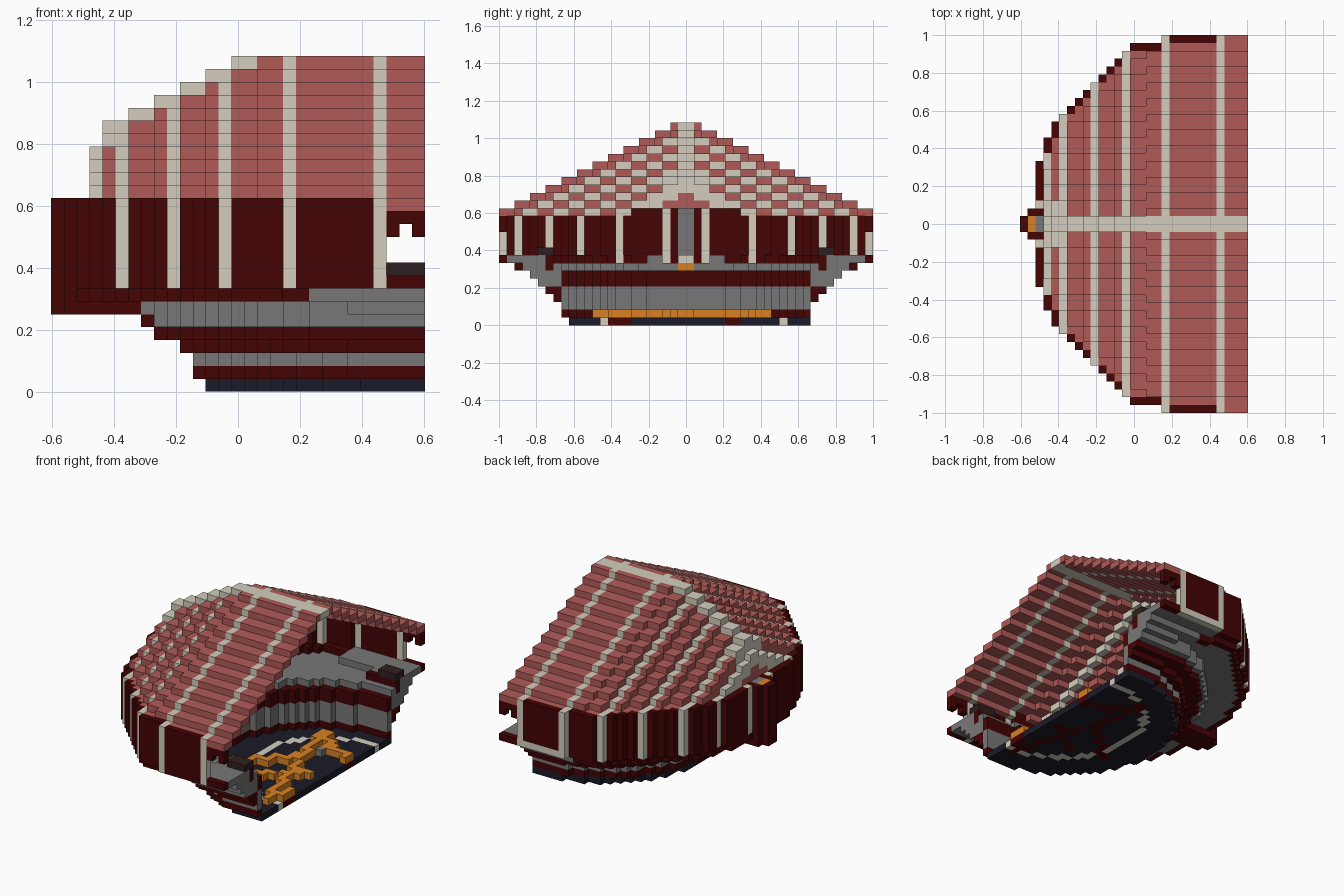
import bpy, bmesh, math
from mathutils import Vector

if "Cube" in bpy.data.objects:
    bpy.data.objects.remove(bpy.data.objects["Cube"], do_unlink=True)

U = 1 / 24                      # edge of one block
NX, NY = 29, 48                 # blocks across the plan


def linear(c):
    c /= 255
    return c / 12.92 if c <= 0.04 else ((c + 0.055) / 1.055) ** 2.4


PALETTE = {"roof_pink": (176, 91, 88), "bone": (211, 206, 189), "dark_red": (68, 3, 4),
           "stone_grey": (121, 119, 119), "night_blue": (27, 27, 41),
           "amber": (216, 129, 34), "dark_brown": (47, 31, 32)}
mats = {}
for name, rgb in PALETTE.items():
    m = bpy.data.materials.new(name)
    col = (*[linear(c) for c in rgb], 1)
    m.diffuse_color = col
    m.use_nodes = True
    node = m.node_tree.nodes["Principled BSDF"]
    node.inputs["Base Color"].default_value = col
    node.inputs["Roughness"].default_value = 0.9
    mats[name] = m
NAMES = list(PALETTE)

blocks = {}                     # (i, j, k) -> (part, colour)


def put(part, i, j, k, colour, over=True):
    if over or (i, j, k) not in blocks:
        blocks[i, j, k] = (part, colour)


def pair(part, i, a, k, colour, over=True):
    """Place a block a steps out from the middle on both sides."""
    put(part, i, 23 + a, k, colour, over)
    put(part, i, 24 - a, k, colour, over)


def plan(i):
    """Half width of the outer wall, in blocks."""
    if i < 5:
        return [0, 1, 2, 8, 11, 13][i + 1]
    return 24 if i >= 18 else min(i + 9, 23)


def roof_half(i):
    return 9 if i == 3 else 24 if i >= 16 else 13 + 2 * ((i - 4) // 2)


RIBS = (5, 9, 13, 18, 25)

# Outer wall with pillars
for i in range(NX):
    for a in range(1, plan(i) + 1):
        if a < plan(i) and a <= plan(i - 1):
            continue
        pillar = (i in RIBS and a == plan(i)) or (i, a) in ((3, 9), (2, 3))
        for k in range(8, 15):
            if i >= 26 and (k in (9, 10, 11, 14) or (k == 12 and i == 27)):
                continue
            pair("outer_wall", i, a, k, "bone" if pillar else "dark_red")
for i in range(18, 26):
    put("outer_wall", i, 47, 8, "bone")

# Stepped roof shell with ribs, ridge and a pale gable border
for i in range(3, NX):
    half = roof_half(i)
    for a in range(1, min(half, plan(i)) + 1):
        top = 14 + (half - a) // 2
        bone = i in RIBS or i == 3 or a == 1 or (i == 4 and a <= 3)
        pair("roof", i, a, top, "bone" if bone else "roof_pink", False)
        if i == 4 and top > 14:
            pair("roof", i, a, top - 1, "bone" if a <= 3 else "roof_pink", False)
        if i == 3:
            for k in range(15, top):
                pair("roof", i, a, k, "bone" if k == top - 1 else "roof_pink", False)

# Porch tower at the closed end
for k in range(6, 15):
    for i in (0, 1):
        for a in range(1, plan(i) + 1):
            pair("porch", i, a, k, "dark_red")
    if k > 7:
        pair("porch", 2, 1, k, "stone_grey")
        pair("porch", 2, 2, k, "dark_red")
pair("porch", 1, 1, 14, "amber")
for i in range(2, 7):
    for a in (1, 2):
        pair("porch", i, a, 6, "dark_red")


def reach(i, j):
    """Distance from the arena centre, straight near the open side."""
    return math.hypot(max(27 - i, 0), j - 23.5)


# Stand tiers: outer radius and side limit of each layer
OUTER = {1: (16.1, 16), 2: (16.1, 16), 3: (17.1, 17),
         4: (19.1, 18), 5: (20.1, 19), 6: (20.1, 20)}
for k, (radius, limit) in OUTER.items():
    for i in range(NX):
        for j in range(24 - limit, 24 + limit):
            r = reach(i, j)
            if 15 < r <= radius:
                inside = r < 16
                if k <= 2:
                    colour = "stone_grey" if k == 2 else "dark_red"
                elif k <= 4:
                    colour = "stone_grey" if inside else "dark_red"
                else:
                    edge = k == 5 and i < 8
                    colour = "dark_red" if inside or edge else "stone_grey"
                put("stand_tiers", i, j, k, colour, False)

# Walkway between the stands and the wall, with a dark bench along the wall
for i in range(1, NX):
    for j in range(NY):
        a = j - 23 if j > 23 else 24 - j
        limit = plan(i) - 1 if i < 18 else 21
        if a <= max(limit, 1) and reach(i, j) > 16:
            edge = a == limit or a > plan(i - 1) - 1
            dark = (edge and i < 20) or i < 3
            put("walkway", i, j, 7, "dark_red" if dark else "stone_grey", False)
            if edge and i < 18:
                put("bench", i, j, 8, "dark_red", False)
for i in range(18, NX):
    for a in range(20, 24):
        pair("walkway", i, a, 8, "stone_grey", False)

# Dark gate boxes beside the open side
for i in range(24, NX):
    for a in (18, 19):
        pair("gate_box", i, a, 8, "dark_red" if a == 18 else "stone_grey")
        if i >= 26:
            pair("gate_box", i, a, 9, "dark_brown")
    pair("gate_box", i, 18, 7, "dark_red")

# Seat of honour on the walkway edge
pair("honour_seat", 11, 1, 7, "amber")
pair("honour_seat", 11, 1, 8, "bone")
for a in (4, 5):
    pair("honour_seat", 11, a, 8, "stone_grey")

# Arena floor with a pale circle
for i in range(NX):
    for j in range(9, 40):
        if math.hypot(max(27 - i, 0), j - 24) <= 15.4:
            ring = abs(math.hypot(28 - i, j - 24.5) - 11.5) <= 0.5
            put("arena_floor", i, j, 0, "bone" if ring else "night_blue")

# Raised amber emblem drawn as strokes, with dark red set in the floor below
STROKES = [((27, 12), (25, 20)), ((25, 20), (21, 33)), ((21, 33), (28, 29)),
           ((21, 34), (25, 30)), ((16, 19), (23, 26)), ((21, 18), (27, 22)),
           ((28, 14), (28, 16)), ((28, 29), (28, 30))]
for (x0, y0), (x1, y1) in STROKES:
    n = 2 * max(abs(x1 - x0), abs(y1 - y0))
    for s in range(n + 1):
        t = s / n
        i, j = round(x0 + (x1 - x0) * t), round(y0 + (y1 - y0) * t)
        put("floor_emblem", i, j, 1, "amber")
        put("arena_floor", i, j, 0, "dark_red")
put("floor_emblem", 24, 29, 1, "stone_grey")

# Turn the blocks of each part into one mesh of exposed faces
DIRS = [Vector(d) for d in ((1, 0, 0), (-1, 0, 0), (0, 1, 0), (0, -1, 0), (0, 0, 1), (0, 0, -1))]


def build(part):
    bm = bmesh.new()
    for key, (owner, colour) in blocks.items():
        if owner != part:
            continue
        mid = Vector(key) + Vector((0.5, 0.5, 0.5))
        for d in DIRS:
            if tuple(int(c + n) for c, n in zip(key, d)) in blocks:
                continue
            u = Vector((d.y, d.z, d.x))
            w = d.cross(u)
            corners = [mid + (d + p * u + q * w) / 2
                       for p, q in ((-1, -1), (1, -1), (1, 1), (-1, 1))]
            face = bm.faces.new([bm.verts.new(((c.x - NX / 2) * U, (c.y - NY / 2) * U, c.z * U))
                                 for c in corners])
            face.material_index = NAMES.index(colour)
    bmesh.ops.remove_doubles(bm, verts=bm.verts, dist=U / 100)
    mesh = bpy.data.meshes.new(part)
    bm.to_mesh(mesh)
    bm.free()
    for name in NAMES:
        mesh.materials.append(mats[name])
    bpy.context.collection.objects.link(bpy.data.objects.new(part, mesh))


for part in sorted({owner for owner, _ in blocks.values()}):
    build(part)
